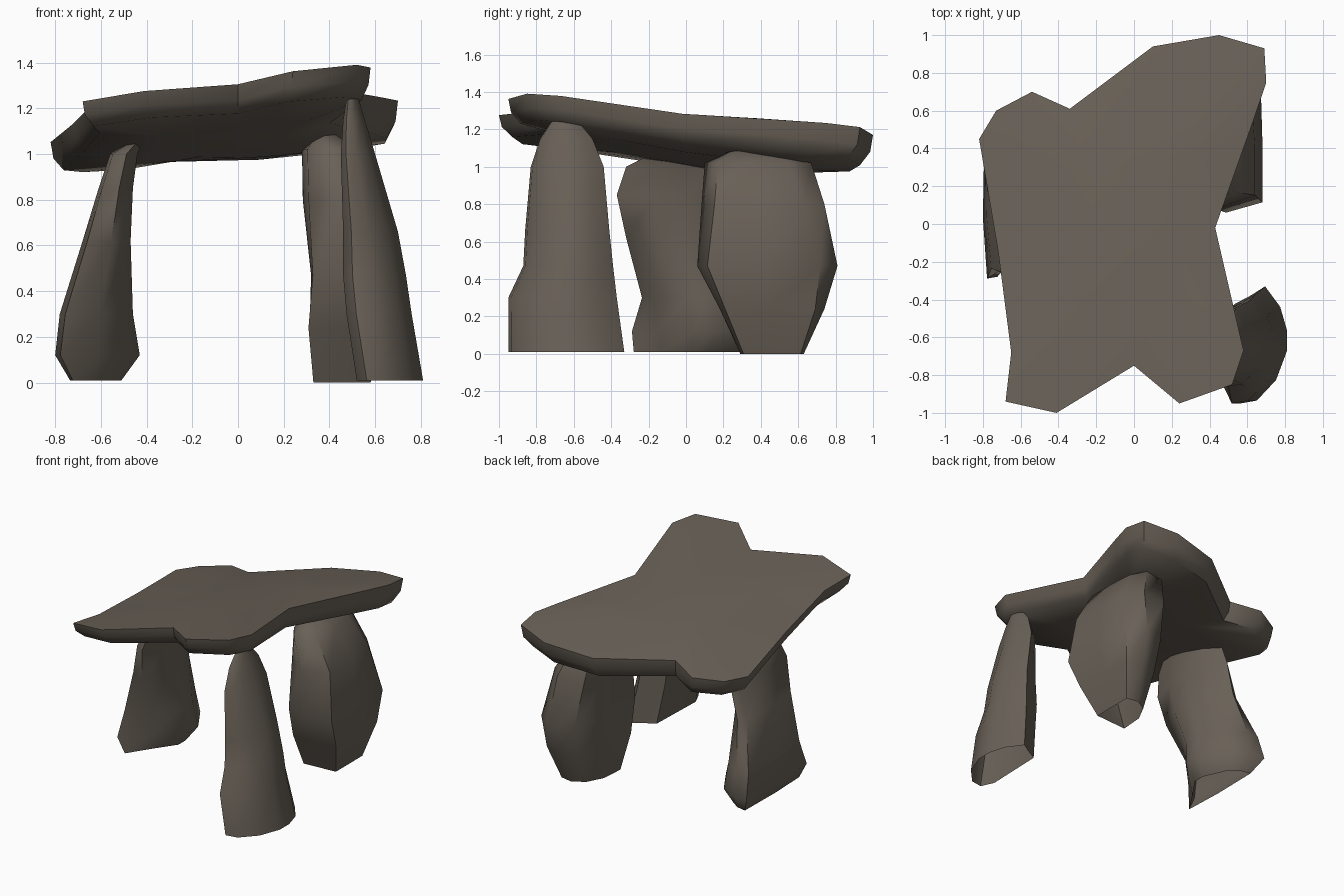
import bpy, bmesh, math

cube = bpy.data.objects.get("Cube")
if cube:
    bpy.data.objects.remove(cube, do_unlink=True)

stone = bpy.data.materials.new("grey_brown_stone")
stone.use_nodes = True
COLOUR = (0.14, 0.118, 0.095, 1)
stone.diffuse_color = COLOUR
bsdf = stone.node_tree.nodes["Principled BSDF"]
bsdf.inputs["Base Color"].default_value = COLOUR
bsdf.inputs["Roughness"].default_value = 0.9


def loft(name, rings, closed_base):
    """Skin a stack of equal-length point rings, cap the top and optionally the base."""
    bm = bmesh.new()
    loops = [[bm.verts.new(p) for p in ring] for ring in rings]
    for low, high in zip(loops, loops[1:]):
        for i in range(len(low)):
            j = (i + 1) % len(low)
            bm.faces.new((low[i], low[j], high[j], high[i]))
    if closed_base:
        bm.faces.new(list(reversed(loops[0])))
    bm.faces.new(loops[-1])
    mesh = bpy.data.meshes.new(name)
    bm.to_mesh(mesh)
    bm.free()
    mesh.materials.append(stone)
    obj = bpy.data.objects.new(name, mesh)
    bpy.context.collection.objects.link(obj)
    bpy.ops.object.select_all(action='DESELECT')
    obj.select_set(True)
    bpy.context.view_layer.objects.active = obj
    bpy.ops.object.shade_smooth_by_angle(angle=math.radians(55))


def upright(name, foot, head, blend_height, levels):
    """Hollow standing stone: the foot section blends into the head section,
    fitted to the box (z, x0, x1, y0, y1) of each level."""
    rings = []
    for z, x0, x1, y0, y1 in levels:
        t = min(1, z / blend_height)
        ring = []
        for (fu, fv), (hu, hv) in zip(foot, head):
            u, v = fu + (hu - fu) * t, fv + (hv - fv) * t
            ring.append(((x0 + x1 + u * (x1 - x0)) / 2, (y0 + y1 + v * (y1 - y0)) / 2, z))
        rings.append(ring)
    loft(name, rings, False)


# Capstone: irregular outline on a tilted plane, slightly bulging above and below
outline = [(-.82, .45), (-.72, -.14), (-.65, -.68), (-.68, -.94), (-.41, -1),
           (0, -.75), (.24, -.95), (.52, -.85), (.58, -.67), (.43, -.02),
           (.64, .57), (.70, .75), (.69, .93), (.45, 1), (.10, .94),
           (-.34, .61), (-.54, .70), (-.73, .60)]


def capstone_ring(scale, depth):
    return [(x * scale, y * scale,
             1.22 + .142 * x * scale - .114 * y * scale
             - depth * (.138 + .015 * x + .02 * y)) for x, y in outline]


loft("capstone", [capstone_ring(.5, 1.2), capstone_ring(.93, 1), capstone_ring(.985, .55),
                  capstone_ring(1, 0), capstone_ring(.5, -.2)], True)

# Front left upright: rounded outside, flatter inside
shell = [(-1, -.7), (-.7, -1), (-.1, -.95), (.6, -.6), (1, -.1), (1, .25),
         (.75, .65), (.2, 1), (-.3, .85), (-.9, .7)]
upright("front_left_upright", shell, shell, 1,
        [(.01, .52, .81, -.95, -.33), (.3, .475, .76, -.95, -.37),
         (.47, .46, .735, -.87, -.39), (.66, .46, .70, -.86, -.41),
         (1, .45, .60, -.83, -.44), (1.15, .46, .555, -.78, -.50),
         (1.27, .48, .52, -.70, -.60)])

# Back left upright: broad slab, widest at mid height
upright("back_left_upright",
        [(-1, -1), (0, -.95), (1, -.9), (1, 0), (1, .9), (.3, 1), (-.4, .7), (-.9, 0)],
        [(-.8, -.6), (-.1, -1), (1, -.75), (1, 0), (.9, .6), (.4, 1), (-.8, .95), (-1, .3)],
        1,
        [(0, .33, .58, .29, .63), (.24, .30, .65, .17, .74),
         (.47, .31, .68, .05, .81), (.8, .28, .64, .08, .74),
         (1.02, .28, .52, .10, .67), (1.09, .34, .42, .25, .50)])

# Right upright: leaning slab whose wedge-shaped foot widens towards the back
upright("right_upright",
        [(-.9, -1), (0, -.5), (1, 0), (1, .25), (.3, .8), (-.3, .95), (-.95, 1), (-1, -.1)],
        [(-.8, -.85), (.2, -1), (1, -.4), (1, .1), (.5, .6), (-.5, 1), (-1, .9), (-1, -.1)],
        .6,
        [(.01, -.735, -.51, -.28, .36), (.12, -.80, -.43, -.30, .44),
         (.3, -.78, -.46, -.26, .40), (.62, -.68, -.47, -.32, .30),
         (.85, -.61, -.46, -.37, .30), (1, -.56, -.44, -.32, .28),
         (1.05, -.48, -.42, -.22, .15)])
